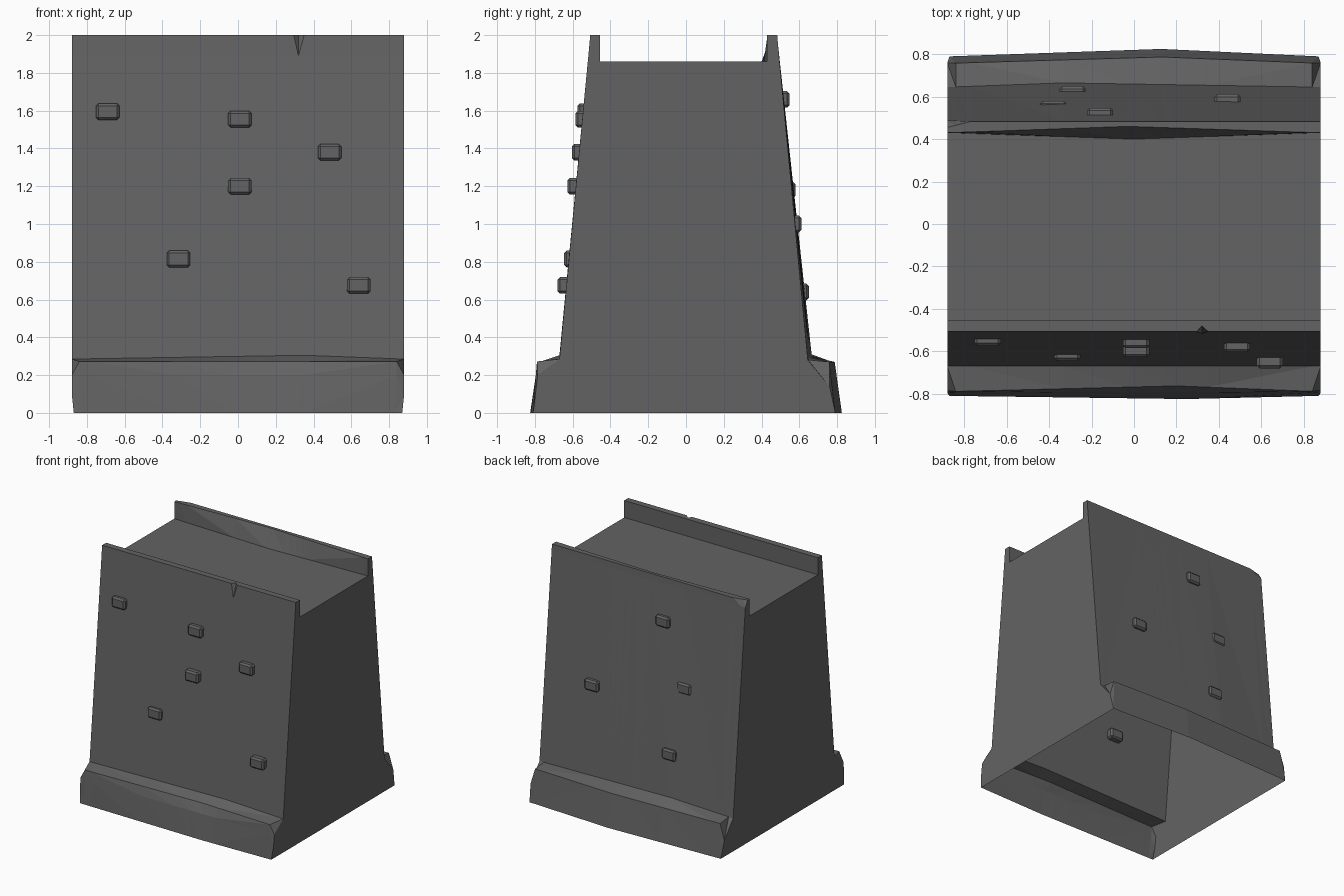
import bpy
import bmesh

cube = bpy.data.objects.get("Cube")
if cube:
    bpy.data.objects.remove(cube, do_unlink=True)

GREY = (0.125, 0.125, 0.125, 1.0)
stone = bpy.data.materials.new("dark_grey_stone")
stone.use_nodes = True
stone.diffuse_color = GREY
stone.node_tree.nodes["Principled BSDF"].inputs["Base Color"].default_value = GREY

END = 0.88       # half length of the wall
NOTCH = 0.32     # chip in the front parapet


def along(x, *keys):
    """Piecewise linear value at x from (position, value) keys."""
    for (xa, va), (xb, vb) in zip(keys, keys[1:]):
        if x <= xb:
            return va + (vb - va) * max(0, x - xa) / (xb - xa)
    return keys[-1][1]


def bow(x, ends, peak_x, peak):
    return along(x, (-END, ends), (peak_x, peak), (END, ends))


def section(x):
    """Profile (y, z) from the front foot, over the walkway, to the back foot."""
    end = abs(x) >= END
    notch = x == NOTCH
    front_lip = -0.785 if end else bow(x, -0.79, 0.2, -0.763)
    return [
        (bow(x, -0.81, 0.25, -0.825), 0),
        (-0.797 if end else bow(x, -0.795, 0.25, -0.795), 0.1 if end else 0.2),
        (front_lip, 0.2 if end else 0.272),
        (-0.67, bow(x, 0.285, 0.35, 0.305)),
        (-0.517, 1.89),
        (-0.48 if notch else -0.507, 2.0),
        (-0.455, 2.0),
        (-0.455, 1.86),
        (bow(x, 0.43, 0, 0.40), 1.86),
        (bow(x, 0.43, -0.03, 0.46), 2.0),
        (along(x, (-END, 0.455), (-0.77, 0.483), (END, 0.483)), 2.0),
        (0.487, 1.95),
        (bow(x, 0.645, -0.33, 0.665), bow(x, 0.28, -0.33, 0.31)),
        (0.76 if end else bow(x, 0.757, 0.13, 0.787), 0.14 if end else 0.27),
        (bow(x, 0.79, 0.13, 0.825), 0),
    ]


def finish(bm, name):
    bmesh.ops.recalc_face_normals(bm, faces=bm.faces)
    mesh = bpy.data.meshes.new(name)
    bm.to_mesh(mesh)
    bm.free()
    mesh.materials.append(stone)
    obj = bpy.data.objects.new(name, mesh)
    bpy.context.collection.objects.link(obj)
    return obj


# Wall shell: sections skinned along x, closed ends, open underside
bm = bmesh.new()
rings = []
stations = (-END, -0.84, -0.77, -0.33, -0.03, 0, 0.13, 0.2, 0.25, 0.295,
            NOTCH, 0.35, 0.84, END)
for x in stations:
    rings.append([bm.verts.new((x * (0.988 if z == 0 else 1), y, z))
                  for y, z in section(x)])
for x, a, b in zip(stations, rings, rings[1:]):
    for i in range(len(a) - 1):
        p, q, r, s = a[i], b[i], b[i + 1], a[i + 1]
        if x < NOTCH:
            bm.faces.new((p, q, s))
            bm.faces.new((q, r, s))
        else:
            bm.faces.new((p, q, r))
            bm.faces.new((p, r, s))
bm.faces.new(rings[0])
bm.faces.new(rings[-1])
finish(bm, "wall_shell")


# Protruding bricks: x, outer y, z
def brick(name, x, outer_y, z):
    depth = 0.075
    side = 1 if outer_y > 0 else -1
    bm = bmesh.new()
    bmesh.ops.create_cube(bm, size=1)
    bmesh.ops.scale(bm, vec=(0.124, depth, 0.088), verts=bm.verts)
    bmesh.ops.bevel(bm, geom=bm.edges[:], offset=0.013, segments=1,
                    affect='EDGES')
    bmesh.ops.translate(bm, vec=(x, outer_y - side * depth / 2, z),
                        verts=bm.verts)
    finish(bm, name)


front_bricks = [(-0.69, -0.575, 1.595), (0.01, -0.585, 1.555),
                (0.485, -0.604, 1.38), (0.01, -0.628, 1.2),
                (-0.315, -0.645, 0.815), (0.64, -0.68, 0.675)]
back_bricks = [(-0.16, 0.547, 1.66), (-0.38, 0.58, 1.18),
               (0.44, 0.612, 1.0), (-0.29, 0.65, 0.64)]
for label, bricks in (("front_brick", front_bricks), ("back_brick", back_bricks)):
    for n, place in enumerate(bricks, 1):
        brick(f"{label}_{n}", *place)
